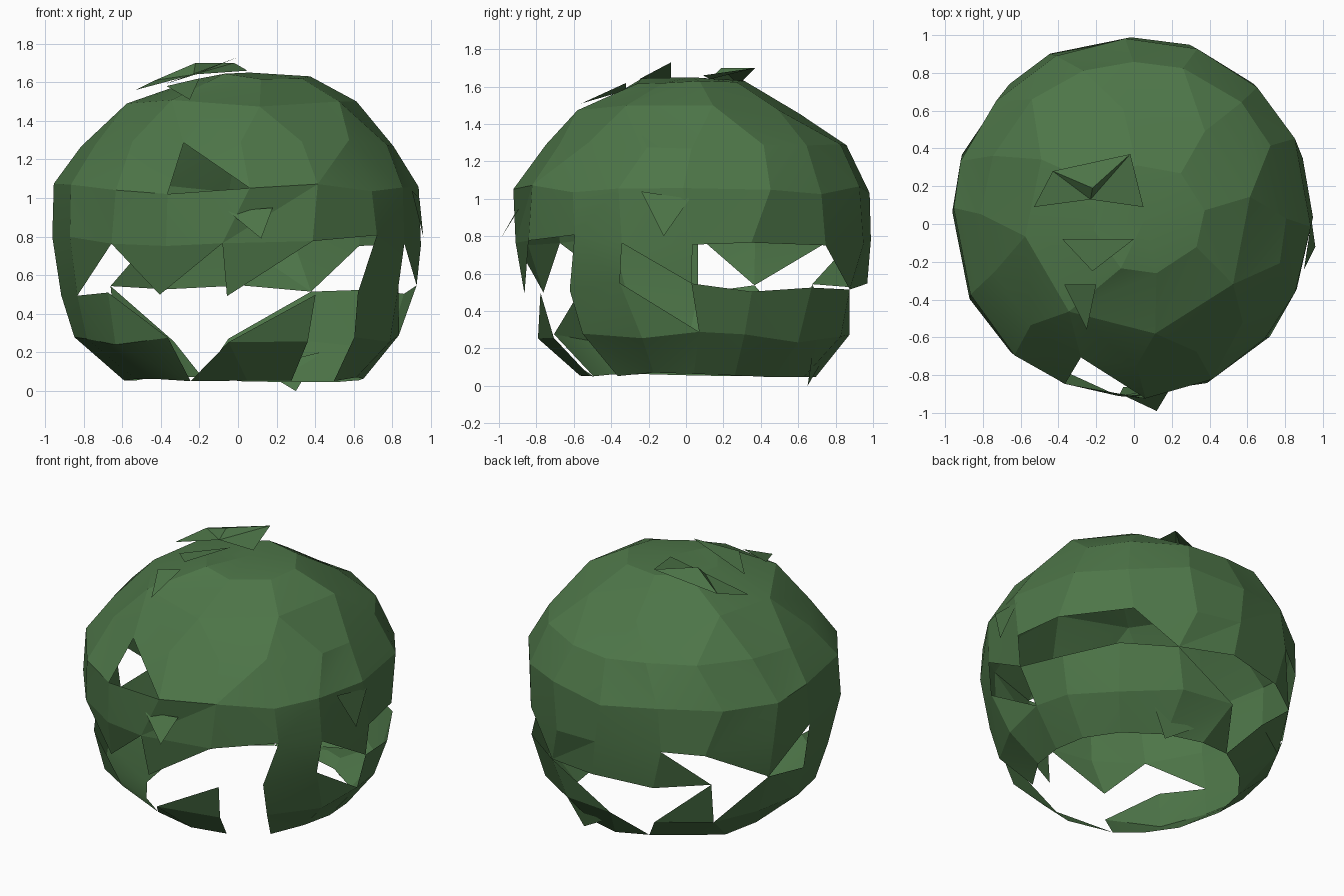
import bpy, bmesh, math, random

cube = bpy.data.objects.get("Cube")
if cube:
    bpy.data.objects.remove(cube, do_unlink=True)
random.seed(7)

leaf = bpy.data.materials.new("leaf_green")
leaf.use_nodes = True
colour = (0.075, 0.18, 0.065, 1)
leaf.diffuse_color = colour
bsdf = leaf.node_tree.nodes["Principled BSDF"]
bsdf.inputs["Base Color"].default_value = colour
bsdf.inputs["Roughness"].default_value = 0.9


def finish(name, bm):
    """Turn a bmesh into a leaf coloured object."""
    mesh = bpy.data.meshes.new(name)
    bm.to_mesh(mesh)
    bm.free()
    mesh.materials.append(leaf)
    ob = bpy.data.objects.new(name, mesh)
    bpy.context.collection.objects.link(ob)
    bpy.ops.object.select_all(action='DESELECT')
    ob.select_set(True)
    bpy.context.view_layer.objects.active = ob
    bpy.ops.object.shade_smooth_by_angle(angle=math.radians(12))


# Shell outline: radius, height, x offset and y offset of each ring
RINGS = [(.63, .06, .03, .06), (.84, .26, 0, .04), (.92, .52, 0, .05),
         (.96, .78, -.01, .04), (.955, 1.05, -.01, .03), (.81, 1.29, 0, .06),
         (.6, 1.48, .02, .02), (.3, 1.63, .08, .03)]
SEGS = 16

# Cells of each band, anticlockwise from +x: '#' full, '.' torn away,
# a letter for the torn corner: a, b lower left, right; c, d upper right, left
BANDS = ["####c######d#.##",
         "###c.dd###c.d.#c",
         "..a##cab#babb.#a",
         "#" * SEGS,
         "###########a####",
         "#" * SEGS,
         "#" * SEGS]

# Torn leafy shell
bm = bmesh.new()
grid = []
for k, (radius, height, dx, dy) in enumerate(RINGS):
    ring = []
    for j in range(SEGS):
        if k > 5 and j % 2:          # the crown has half as many corners
            ring.append(ring[-1])
            continue
        angle = math.tau * (j + random.uniform(-.2, .2)) / SEGS
        if k > 5:
            angle += math.tau / SEGS / 2
        r = radius + random.uniform(-.012, .008)
        z = height + random.uniform(-.03, .03) * (1 if 0 < k < 7 else .5)
        ring.append(bm.verts.new((dx + r * math.cos(angle),
                                  dy + r * math.sin(angle), z)))
    grid.append(ring)

for k, cells in enumerate(BANDS):
    for j, cell in enumerate(cells):
        n = (j + 1) % SEGS
        corner = {"a": grid[k][j], "b": grid[k][n],
                  "c": grid[k + 1][n], "d": grid[k + 1][j]}
        if cell == "#":
            tris = ("abc", "acd") if (j + k) % 2 else ("abd", "bcd")
        elif cell == ".":
            tris = ()
        else:
            tris = ("abcd".replace(cell, ""),)
        for tri in tris:
            verts = [corner[letter] for letter in tri]
            if len(set(verts)) == 3:
                bm.faces.new(verts)

# Crown cap
crown = bm.verts.new((.06, .03, 1.65))
top = grid[-1][::2]
for a, b in zip(top, top[1:] + top[:1]):
    bm.faces.new((a, b, crown))
finish("leaf_shell", bm)


def shards(name, points, tris=((0, 1, 2),)):
    """Build a loose leaf from a few corners."""
    bm = bmesh.new()
    verts = [bm.verts.new(p) for p in points]
    for tri in tris:
        bm.faces.new([verts[i] for i in tri])
    finish(name, bm)


# Loose leaf flaps on the crown
shards("crown_flap",
       [(-.53, .09, 1.56), (-.43, .28, 1.61), (-.02, .37, 1.7),
        (.05, .09, 1.66), (-.23, .13, 1.64), (-.22, .19, 1.7)],
       [(0, 4, 1), (1, 4, 5), (1, 5, 2), (5, 4, 2), (4, 3, 2)])
shards("front_crown_flap",
       [(-.38, -.08, 1.59), (-.22, -.25, 1.64), (0, -.08, 1.73)])
shards("brow_flap",
       [(-.37, -.32, 1.58), (-.25, -.56, 1.51), (-.2, -.32, 1.62)])

# Leaf tips sticking out of the sides and hem
shards("front_tip",
       [(-.05, -.91, .93), (.12, -.99, .79), (.18, -.89, .95)])
shards("left_tip",
       [(.9, -.24, 1.04), (.96, -.12, .8), (.94, .02, 1.0)])
shards("back_hem_tip",
       [(.1, .72, .12), (.42, .68, .2), (.3, .65, 0)])
